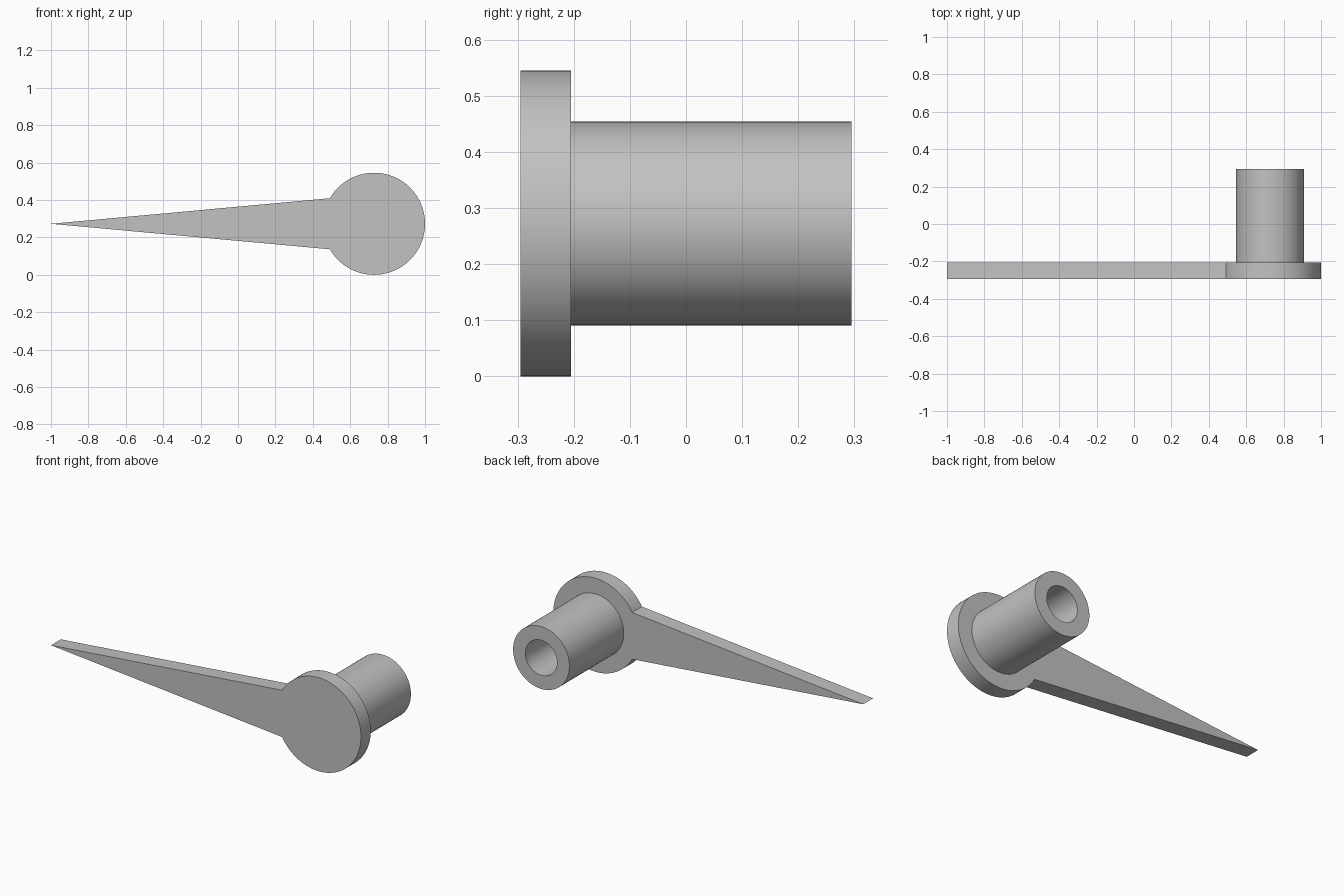
import bpy, bmesh
from math import pi, sin, cos, asin

cube = bpy.data.objects.get("Cube")
if cube:
    bpy.data.objects.remove(cube, do_unlink=True)

UNIT = 1 / 11                      # the part is 22 units long
CX, CZ = 8 * UNIT, 3 * UNIT        # shaft axis
FRONT, PLATE_BACK, SHAFT_END = -0.295, -0.205, 0.295
DISC_R, SHAFT_R, BORE_R = 3 * UNIT, 2 * UNIT, 0.102
SEGMENTS = 96

grey = bpy.data.materials.new("plain grey")
grey.use_nodes = True
colour = (0.54, 0.54, 0.54, 1)
grey.diffuse_color = colour
grey.node_tree.nodes["Principled BSDF"].inputs["Base Color"].default_value = colour


def finish(bm, name):
    bmesh.ops.recalc_face_normals(bm, faces=bm.faces)
    mesh = bpy.data.meshes.new(name)
    bm.to_mesh(mesh)
    bm.free()
    mesh.materials.append(grey)
    obj = bpy.data.objects.new(name, mesh)
    bpy.context.collection.objects.link(obj)
    bpy.ops.object.select_all(action="DESELECT")
    obj.select_set(True)
    bpy.context.view_layer.objects.active = obj
    bpy.ops.object.shade_smooth_by_angle(angle=pi / 6)
    return obj


# Pointer plate: round disc with a tapered arm, extruded to thickness
bm = bmesh.new()
half = asin(0.5)                   # arm root is half the disc's width
start, sweep = -pi + half, 2 * (pi - half)
outline = [(-1, CZ)]
for i in range(SEGMENTS + 1):
    a = start + sweep * i / SEGMENTS
    outline.append((CX + DISC_R * cos(a), CZ + DISC_R * sin(a)))
face = bm.faces.new([bm.verts.new((x, FRONT, z)) for x, z in outline])
extruded = bmesh.ops.extrude_face_region(bm, geom=[face], use_keep_orig=True)
moved = [v for v in extruded["geom"] if isinstance(v, bmesh.types.BMVert)]
bmesh.ops.translate(bm, verts=moved, vec=(0, PLATE_BACK - FRONT, 0))
finish(bm, "pointer_plate")

# Hollow shaft: rings bridged along outer wall, end rim and bore, closed at the plate
bm = bmesh.new()
profile = [(SHAFT_R, PLATE_BACK), (SHAFT_R, SHAFT_END),
           (BORE_R, SHAFT_END), (BORE_R, PLATE_BACK)]
rings = []
for r, y in profile:
    angles = [2 * pi * i / SEGMENTS for i in range(SEGMENTS)]
    rings.append([bm.verts.new((CX + r * cos(a), y, CZ + r * sin(a))) for a in angles])
for k, ring in enumerate(rings):
    following = rings[(k + 1) % len(rings)]
    for i in range(SEGMENTS):
        j = (i + 1) % SEGMENTS
        bm.faces.new((ring[i], ring[j], following[j], following[i]))
finish(bm, "hollow_shaft")
